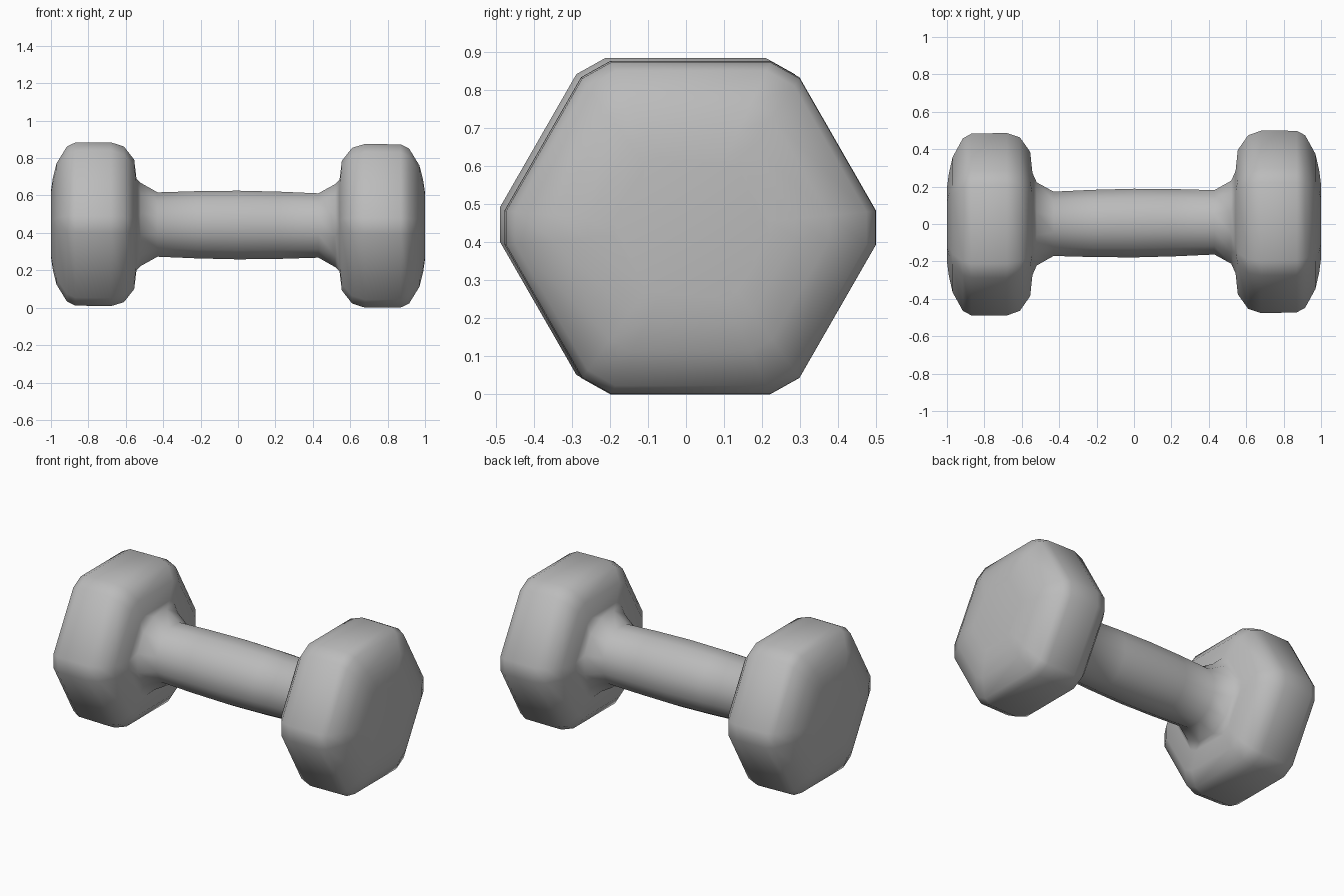
import bpy, bmesh, math

cube = bpy.data.objects.get("Cube")
if cube:
    bpy.data.objects.remove(cube, do_unlink=True)

grey = bpy.data.materials.new("plain_grey")
grey.use_nodes = True
colour = (0.5, 0.5, 0.5, 1)
grey.diffuse_color = colour
grey.node_tree.nodes["Principled BSDF"].inputs["Base Color"].default_value = colour

# Quarter of a hexagon with clipped corners, and of a circle, as (y, z)
HEX = [(0.488, 0.045), (0.287, 0.395), (0.21, 0.438)]
ROUND = [(math.cos(math.radians(a)), math.sin(math.radians(a))) for a in (15, 45, 75)]


def full_ring(quarter):
    """Reflect a quarter outline into a closed twelve-point ring."""
    half = quarter + [(-y, z) for y, z in reversed(quarter)]
    return half + [(-y, -z) for y, z in half]


# Handle half from the middle out: distance along x, radius
HANDLE = [(0.0, 0.19), (0.22, 0.186), (0.43, 0.178), (0.52, 0.23)]
# Weight head from the neck out: distance along x, scale of the hexagon
HEAD = [(0.543, 0.56), (0.555, 0.79), (0.61, 0.95), (0.68, 1.0), (0.87, 0.995),
        (0.915, 0.945), (0.97, 0.74), (0.99, 0.56), (0.999, 0.42)]

half_rings = [(x, r, full_ring(ROUND)) for x, r in HANDLE]
half_rings += [(x, s, full_ring(HEX)) for x, s in HEAD]
sections = [(-x, s, ring) for x, s, ring in reversed(half_rings[1:])] + half_rings

# Loft the sections along x; the two heads sit slightly out of line
bm = bmesh.new()
loops = []
for x, scale, ring in sections:
    cy = 0.005 + 0.009 * x
    cz = 0.451 - 0.006 * x
    loops.append([bm.verts.new((x, cy + y * scale, cz + z * scale)) for y, z in ring])
for a, b in zip(loops, loops[1:]):
    for i in range(len(a)):
        j = (i + 1) % len(a)
        bm.faces.new((a[i], a[j], b[j], b[i]))
bm.faces.new(loops[0])
bm.faces.new(loops[-1])
bmesh.ops.recalc_face_normals(bm, faces=bm.faces)
for face in bm.faces:
    face.smooth = True

mesh = bpy.data.meshes.new("dumbbell_body")
bm.to_mesh(mesh)
bm.free()
mesh.materials.append(grey)
body = bpy.data.objects.new("dumbbell_body", mesh)
bpy.context.collection.objects.link(body)

# Rest it on the ground
lowest = min(v.co.z for v in mesh.vertices)
for v in mesh.vertices:
    v.co.z -= lowest
